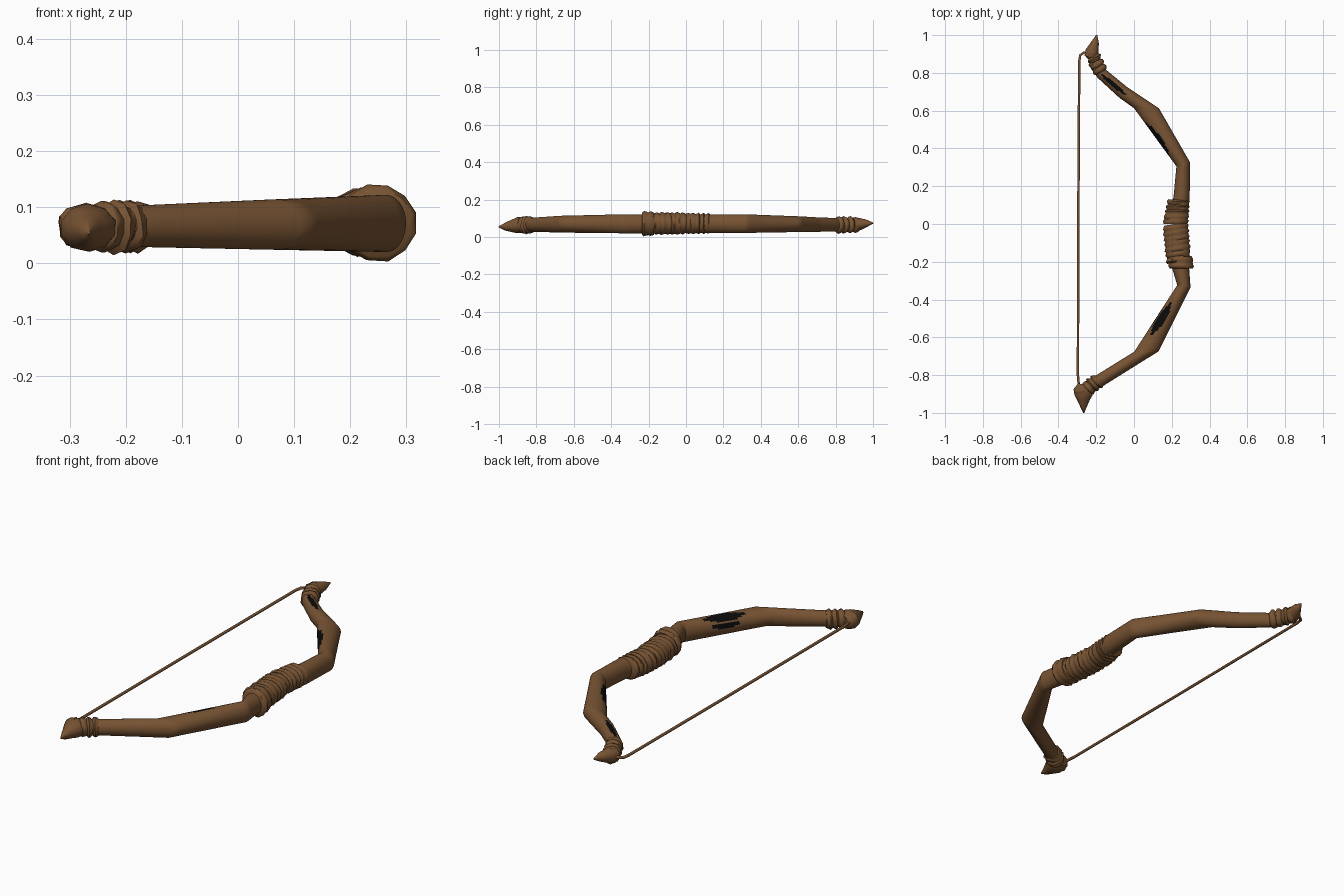
import bpy, bmesh, math, random
from mathutils import Vector

random.seed(4)


def material(name, rgb):
    m = bpy.data.materials.new(name)
    m.diffuse_color = (*rgb, 1)
    return m


wood = material("brown wood", (0.185, 0.087, 0.033))
dark = material("black scorch", (0.003, 0.003, 0.003))


def tube(name, pts, sides=10, jitter=0.0, angle=35, cuts=1, patches=()):
    """Loft elliptical rings along pts = (x, y, z, half width, half height[, lean]).
    patches = (y, angle, half length, half angle) ellipses coloured dark."""
    bm = bmesh.new()
    rings = []
    for i, p in enumerate(pts):
        a = Vector(pts[max(i - 1, 0)][:2])
        b = Vector(pts[min(i + 1, len(pts) - 1)][:2])
        c = Vector(p[:2])
        d = ((c - a).normalized() + (b - c).normalized()).normalized()
        side = Vector((d.y, -d.x))
        lean = p[5] if len(p) > 5 else 0
        ring = []
        for k in range(sides):
            t = 2 * math.pi * (k + 0.5) / sides
            r = 1 + random.uniform(-jitter, jitter)
            w, h = math.cos(t) * p[3] * r, math.sin(t) * p[4] * r
            o = c + side * w + d * (lean * w + random.uniform(-jitter, jitter) * 0.05)
            ring.append(Vector((o.x, o.y, p[2] + h)))
        rings.append(ring)
    # straight subdivisions between the main rings
    fine = [[p.lerp(q, j / cuts) for p, q in zip(r0, r1)]
            for r0, r1 in zip(rings, rings[1:]) for j in range(cuts)] + [rings[-1]]
    fine = [[bm.verts.new(v) for v in r] for r in fine]
    for r0, r1 in zip(fine, fine[1:]):
        for k in range(sides):
            n = (k + 1) % sides
            f = bm.faces.new((r0[k], r0[n], r1[n], r1[k]))
            y = f.calc_center_median().y
            deg = 360 * (k + 1) / sides
            for py, pa, hl, ha in patches:
                da = (deg - pa + 180) % 360 - 180
                if ((y - py) / hl) ** 2 + (da / ha) ** 2 < 1:
                    f.material_index = 1
    bm.faces.new(fine[0])
    bm.faces.new(fine[-1])
    bmesh.ops.recalc_face_normals(bm, faces=bm.faces)
    me = bpy.data.meshes.new(name)
    bm.to_mesh(me)
    bm.free()
    me.materials.append(wood)
    if patches:
        me.materials.append(dark)
    ob = bpy.data.objects.new(name, me)
    bpy.context.collection.objects.link(ob)
    bpy.context.view_layer.objects.active = ob
    ob.select_set(True)
    bpy.ops.object.shade_smooth_by_angle(angle=math.radians(angle))
    ob.select_set(False)
    return ob


def wrap(name, a, b, turns, groove, lean, sides=12, jitter=0.03):
    """Ridged cord binding between two ring descriptions a and b."""
    pts = []
    n = turns * 3
    for i in range(n + 1):
        t = i / n
        v = [a[j] + (b[j] - a[j]) * t for j in range(5)]
        k = (groove, 0, 0)[i % 3] + random.uniform(-0.003, 0.003)
        pts.append((v[0], v[1], v[2], v[3] - k, v[4] - k, lean))
    return tube(name, pts, sides, jitter, 60)


# bow limbs with dark scorched patches
tube("upper_limb", [(0.235, 0.05, 0.072, 0.05, 0.05), (0.252, 0.14, 0.072, 0.043, 0.05),
                    (0.261, 0.315, 0.072, 0.038, 0.05), (0.066, 0.613, 0.069, 0.047, 0.042, -1.0),
                    (-0.055, 0.695, 0.067, 0.035, 0.039), (-0.17, 0.795, 0.066, 0.031, 0.036),
                    (-0.22, 0.86, 0.065, 0.028, 0.032)], 36, cuts=16,
     patches=[(0.45, 160, 0.085, 42), (0.74, 95, 0.055, 20)])
tube("lower_limb", [(0.23, -0.1, 0.07, 0.05, 0.05), (0.247, -0.23, 0.07, 0.045, 0.05),
                    (0.264, -0.33, 0.071, 0.036, 0.051), (0.066, -0.675, 0.069, 0.046, 0.045, 1.0),
                    (-0.18, -0.828, 0.066, 0.034, 0.037), (-0.25, -0.87, 0.065, 0.03, 0.034)], 36, cuts=16,
     patches=[(-0.5, 64, 0.085, 30), (-0.49, 12, 0.055, 16)])

# grip binding and the thick collar at its lower end
wrap("grip_binding_upper", (0.236, 0.13, 0.073, 0.06, 0.055), (0.219, 0.0, 0.073, 0.07, 0.059), 5, 0.007, 0.12)
wrap("grip_binding_lower", (0.219, 0.0, 0.073, 0.07, 0.059), (0.237, -0.2, 0.073, 0.068, 0.061), 7, 0.007, 0.08)
wrap("grip_collar", (0.244, -0.17, 0.072, 0.069, 0.067), (0.25, -0.235, 0.072, 0.067, 0.067), 2, 0.007, -0.1)

# bindings at the limb ends
wrap("upper_end_binding", (-0.175, 0.805, 0.065, 0.04, 0.044), (-0.228, 0.915, 0.066, 0.039, 0.043), 4, 0.006, 0.1, 10, 0.05)
wrap("lower_end_binding", (-0.185, -0.825, 0.065, 0.043, 0.047), (-0.25, -0.875, 0.065, 0.043, 0.046), 3, 0.006, 0.1, 10, 0.05)

# pointed horn tips
tube("upper_horn", [(-0.225, 0.885, 0.066, 0.038, 0.038), (-0.222, 0.92, 0.068, 0.035, 0.036),
                    (-0.206, 0.96, 0.072, 0.021, 0.023), (-0.197, 1.0, 0.075, 0.003, 0.003)], 10, 0.04, 60)
tube("lower_horn", [(-0.262, -0.85, 0.064, 0.035, 0.03), (-0.265, -0.872, 0.064, 0.053, 0.042),
                    (-0.268, -0.905, 0.063, 0.05, 0.043), (-0.268, -0.93, 0.06, 0.036, 0.034),
                    (-0.267, -0.965, 0.057, 0.019, 0.022), (-0.266, -1.0, 0.055, 0.003, 0.003)], 10, 0.04, 60)

# bowstring
s = 0.007
tube("bowstring", [(-0.235, 0.9, 0.066, s, s), (-0.265, 0.908, 0.066, s, s), (-0.285, 0.893, 0.066, s, s),
                   (-0.29, 0.86, 0.066, s, s), (-0.295, 0.0, 0.066, s, s), (-0.297, -0.8, 0.066, s, s),
                   (-0.29, -0.88, 0.066, s, s)], 8, angle=70)
# string knot on the lower end
tube("string_knot", [(-0.318, -0.885, 0.066, 0.012, 0.02), (-0.305, -0.885, 0.066, 0.026, 0.036),
                     (-0.27, -0.885, 0.066, 0.034, 0.044)], 8, 0.05, 60)
